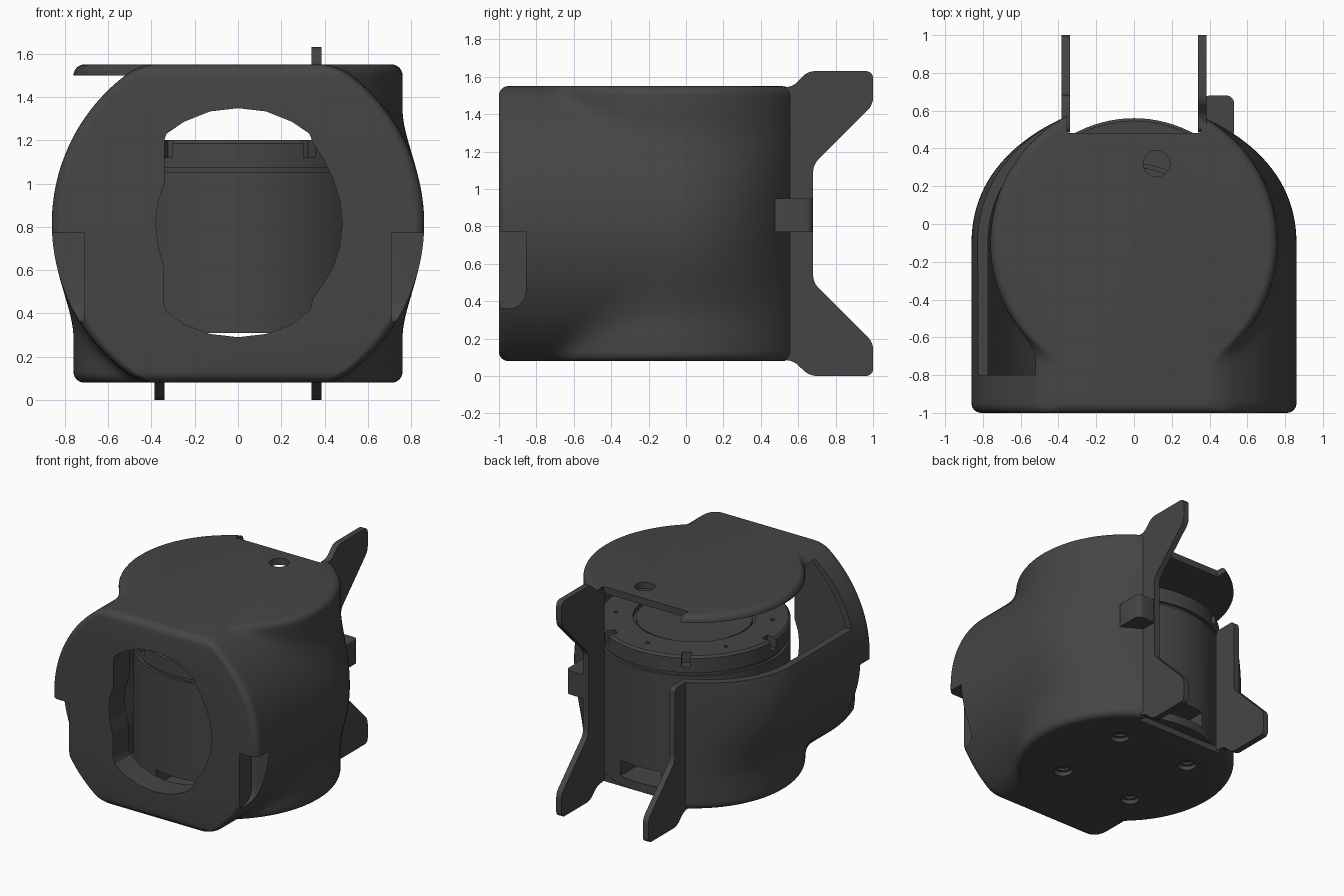
import bpy, bmesh
from math import sin, cos, pi, sqrt, radians

if "Cube" in bpy.data.objects:
    bpy.data.objects.remove(bpy.data.objects["Cube"])

ZC, Z0, Z1 = 0.815, 0.08, 1.55      # ring centre, housing bottom and top
YC = -0.1                           # motor axis
DARK = bpy.data.materials.new("dark_grey")
DARK.diffuse_color = (0.06, 0.06, 0.06, 1)
DARK.use_nodes = True
DARK.node_tree.nodes["Principled BSDF"].inputs["Base Color"].default_value = DARK.diffuse_color


def obj_from_bm(name, bm):
    bmesh.ops.recalc_face_normals(bm, faces=bm.faces[:])
    me = bpy.data.meshes.new(name)
    bm.to_mesh(me)
    bm.free()
    me.materials.append(DARK)
    ob = bpy.data.objects.new(name, me)
    bpy.context.collection.objects.link(ob)
    return ob


def loft(name, rows):
    bm = bmesh.new()
    rings = [[bm.verts.new(p) for p in row] for row in rows]
    n = len(rings[0])
    for a, b in zip(rings, rings[1:]):
        for i in range(n):
            j = (i + 1) % n
            bm.faces.new((a[i], a[j], b[j], b[i]))
    bm.faces.new(rings[0][::-1])
    bm.faces.new(rings[-1])
    return obj_from_bm(name, bm)


def prism(name, pts, axis, a, b, rnd=0.0):
    place = {'x': lambda u, v, h: (h, u, v), 'y': lambda u, v, h: (u, h, v),
             'z': lambda u, v, h: (u, v, h)}[axis]
    bm = bmesh.new()
    bm.faces.new([bm.verts.new(place(u, v, a)) for u, v in pts])
    if rnd:
        bmesh.ops.bevel(bm, geom=bm.verts[:], offset=rnd, segments=5,
                        profile=0.5, affect='VERTICES')
    geo = bmesh.ops.extrude_face_region(bm, geom=bm.faces[:])
    d = place(0, 0, b - a)
    bmesh.ops.translate(bm, vec=d, verts=[v for v in geo['geom'] if isinstance(v, bmesh.types.BMVert)])
    return obj_from_bm(name, bm)


def box(name, x0, x1, y0, y1, z0, z1):
    return prism(name, [(x0, y0), (x1, y0), (x1, y1), (x0, y1)], 'z', z0, z1)


def circle(cx, cy, r, n=32):
    return [(cx + r * cos(2 * pi * i / n), cy + r * sin(2 * pi * i / n)) for i in range(n)]


def cut(ob, cutters):
    bpy.context.view_layer.objects.active = ob
    for c in cutters:
        m = ob.modifiers.new("cut", 'BOOLEAN')
        m.operation, m.solver, m.object = 'DIFFERENCE', 'EXACT', c
        bpy.ops.object.modifier_apply(modifier=m.name)
        bpy.data.objects.remove(c)


def smooth(ob):
    bpy.ops.object.select_all(action='DESELECT')
    ob.select_set(True)
    bpy.context.view_layer.objects.active = ob
    bpy.ops.object.shade_smooth_by_angle(angle=radians(30))


def smax(a, b, k=0.08):
    h = max(k - abs(a - b), 0) / k
    return max(a, b) + h * h * k / 4


def outline(z, level, d, y0, r):
    """Horizontal section: ring width blended with the round body, inset by d."""
    w = sqrt(0.86 ** 2 - min(abs(level - ZC), Z1 - ZC) ** 2)
    bulge = smax(w, 0.76) - 0.76
    half = []
    ys = [y0 + r * (1 - cos(k * pi / 12)) for k in range(6)] if r else []
    ys += [y0 + r + (YC - y0 - r) * k / 40 for k in range(40)]
    for y in ys:
        x = smax(w, sqrt(max(0, 0.76 ** 2 - (y - YC) ** 2))) - d
        e = max(0, r - (y - y0))
        half.append((x - r + sqrt(max(0, r * r - e * e)), y, z))
    for k in range(33):
        a = k * pi / 64
        x = (0.76 - d) * cos(a) + bulge * max(0, 1 - (sin(a) / 0.87) ** 3)
        half.append((x, YC + (0.76 - d) * sin(a), z))
    half[-1] = (0, half[-1][1], z)
    return half + [(-x, y, zz) for x, y, zz in half[-2::-1]]


# Housing shell with rounded rims
R = 0.05
fil = [(R * (1 - sin(k * pi / 12)), R * (1 - cos(k * pi / 12))) for k in range(6)]
levels = [(d, Z0 + h) for d, h in fil]
levels += [(0, Z0 + R + (Z1 - Z0 - 2 * R) * k / 48) for k in range(49)]
levels += [(d, Z1 - h) for d, h in fil[::-1]]
housing = loft("housing", [outline(z, z, d, -1 + d, R) for d, z in levels])
cavity = loft("cavity_cutter", [outline(z, z, 0.055, -0.81, 0)
                                for z in [0.13 + 1.37 * k / 40 for k in range(41)]])
# Front opening: tall oval with side bulges
opening = [(-.34, 1.0), (-.34, 1.2), (-.33, 1.23), (-.25, 1.285), (-.13, 1.333), (0, 1.348),
           (.13, 1.333), (.25, 1.285), (.33, 1.23), (.345, 1.19), (.39, 1.12), (.44, 1.02),
           (.47, .92), (.482, .82), (.47, .71), (.44, .62), (.39, .53), (.345, .47),
           (.335, .42), (.25, .35), (.13, .305), (0, .29), (-.13, .305), (-.25, .35),
           (-.33, .41), (-.345, .45), (-.345, .62), (-.37, .72), (-.38, .82), (-.37, .91)]
pocket = [(-1.2, .772), (-.855, .772), (-.855, .45), (-.865, .41), (-.895, .375),
          (-.93, .362), (-1.2, .362)]
cutters = [cavity,
           prism("opening_cutter", opening, 'y', -1.2, -0.6),
           box("back_cutter", -0.355, 0.355, 0.482, 1.2, -0.1, 1.8),
           box("window_cutter", -1.2, -0.34, -0.8, 1.2, 1.05, 1.499),
           prism("top_hole_cutter", circle(0.12, 0.32, 0.07), 'z', 1.4, 1.7)]
for s in (-1, 1):
    # side pockets and base screw holes
    x0, x1 = sorted((0.712 * s, 1.1 * s))
    cutters.append(prism("pocket_cutter", pocket, 'x', x0, x1))
    for y in (YC - 0.31, YC + 0.31):
        cutters.append(prism("screw_cutter", circle(0.305 * s, y, 0.065, 24), 'z', -0.1, 0.11))
        cutters.append(prism("screw_cutter", circle(0.305 * s, y, 0.04, 24), 'z', -0.1, 0.2))
cut(housing, cutters)
smooth(housing)

# Rear arms: right one full height, left one ends at the window
low = [(.68, .50), (1, .18), (1, 0.001), (.66, 0.001), (.57, .085), (.485, .085)]
right_arm = prism("right_arm", [(.485, 1.545), (.57, 1.545), (.65, 1.63), (1, 1.63),
                                (1, 1.45), (.68, 1.13)] + low, 'x', 0.34, 0.385, 0.035)
left_arm = prism("left_arm", [(.485, 1.05), (.68, 1.05)] + low, 'x', -0.385, -0.34, 0.035)
tab = prism("side_tab", [(.36, .45), (.53, .45), (.53, .68), (.36, .68)], 'z', 0.77, 0.95, 0.04)
for o in (right_arm, left_arm, tab):
    smooth(o)

# Motor: body, groove, flange and recessed top
prof = [(.66, .125), (.66, 1.05), (.64, 1.05), (.64, 1.075), (.66, 1.075), (.66, 1.185),
        (.645, 1.2), (.42, 1.2), (.42, 1.17), (.40, 1.17), (.40, 1.19)]
motor = loft("motor", [[(x, y, z) for x, y in circle(0, YC, r, 96)] for r, z in prof])
cutters = [box("slot_cutter", -0.17, 0.17, -1, 1, 0.19, 0.31)]
for k in range(6):
    a = k * pi / 3
    c = box("notch_cutter", 0.59, 0.8, -0.032, 0.032, 1.12, 1.3)
    c.rotation_euler[2] = a
    c.location[1] = YC
    h = prism("pin_cutter", circle(0.54 * cos(a + 0.5), YC + 0.54 * sin(a + 0.5), 0.015, 12),
              'z', 1.15, 1.3)
    cutters += [c, h]
bpy.context.view_layer.update()
cut(motor, cutters)
smooth(motor)
